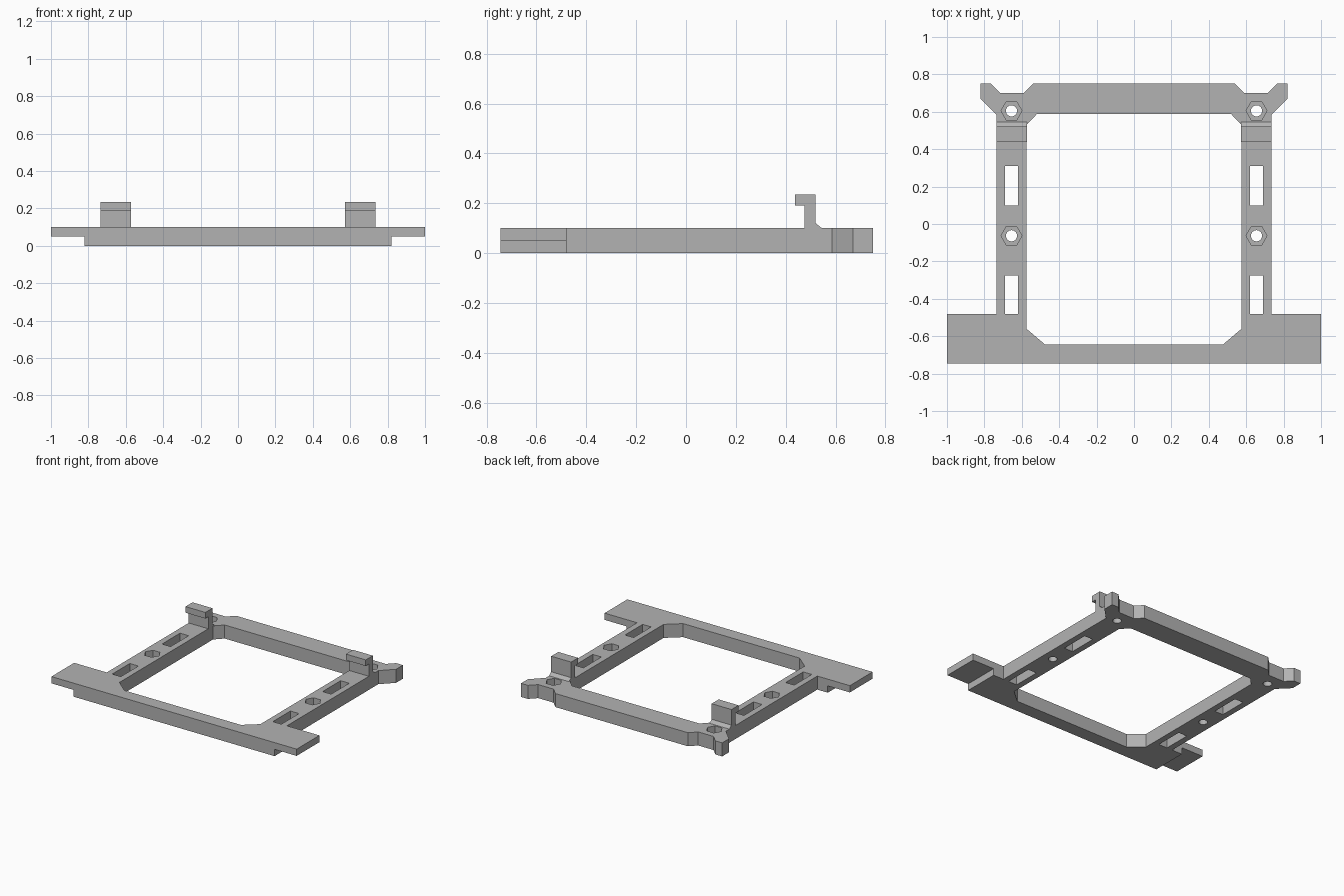
import bpy, bmesh, math
from mathutils import Vector

cube = bpy.data.objects.get("Cube")
if cube:
    bpy.data.objects.remove(cube, do_unlink=True)

grey = bpy.data.materials.new("plain_grey")
grey.use_nodes = True
grey.diffuse_color = (0.45, 0.45, 0.45, 1)
grey.node_tree.nodes["Principled BSDF"].inputs["Base Color"].default_value = (0.45, 0.45, 0.45, 1)

THICK = 0.10   # frame height
RAIL_X = 0.655  # rail centre line


def prism(name, points, direction):
    """Extrude a closed 3D outline along a direction."""
    bm = bmesh.new()
    face = bm.faces.new([bm.verts.new(p) for p in points])
    ext = bmesh.ops.extrude_face_region(bm, geom=[face])
    moved = [v for v in ext["geom"] if isinstance(v, bmesh.types.BMVert)]
    bmesh.ops.translate(bm, verts=moved, vec=Vector(direction))
    bmesh.ops.recalc_face_normals(bm, faces=bm.faces)
    mesh = bpy.data.meshes.new(name)
    bm.to_mesh(mesh)
    bm.free()
    mesh.materials.append(grey)
    obj = bpy.data.objects.new(name, mesh)
    bpy.context.collection.objects.link(obj)
    return obj


def plate(name, outline, z0, z1):
    return prism(name, [(x, y, z0) for x, y in outline], (0, 0, z1 - z0))


def mirrored(half):
    """Complete a right-hand outline with its mirror image."""
    return half + [(-x, y) for x, y in reversed(half)]


def rect(x0, x1, y0, y1):
    return [(x0, y0), (x1, y0), (x1, y1), (x0, y1)]


def ngon(x, y, radius, sides):
    return [(x + radius * math.cos(math.tau * i / sides),
             y + radius * math.sin(math.tau * i / sides)) for i in range(sides)]


# Frame body: wide front bar with wings, side rails, rear bar with horns
outer = mirrored([(1, -0.745), (1, -0.48), (0.735, -0.48), (0.735, 0.585),
                  (0.82, 0.67), (0.82, 0.75), (0.765, 0.75), (0.715, 0.70),
                  (0.59, 0.70), (0.54, 0.75)])
frame = plate("frame", outer, 0, THICK)

# Cutters: chamfered central opening, wing undersides, slots and nut pockets
opening = mirrored([(0.475, -0.645), (0.575, -0.56), (0.575, 0.53), (0.52, 0.587)])
cutters = [plate("opening_cutter", opening, -0.1, 0.3)]
for side in (-1, 1):
    x = side * RAIL_X
    cutters.append(plate("wing_cutter", rect(side * 0.82, side * 1.1, -0.9, -0.478), -0.1, 0.05))
    for y0, y1 in ((-0.48, -0.275), (0.10, 0.31)):
        cutters.append(plate("slot_cutter", rect(x - 0.035, x + 0.035, y0, y1), -0.1, 0.3))
    for y in (-0.063, 0.605):
        cutters.append(plate("bolt_hole_cutter", ngon(x, y, 0.03, 24), -0.1, 0.3))
        cutters.append(plate("nut_pocket_cutter", ngon(x, y, 0.056, 6), 0.05, 0.3))

for cutter in cutters:
    cutter.hide_render = True
    mod = frame.modifiers.new(cutter.name, "BOOLEAN")
    mod.operation = "DIFFERENCE"
    mod.solver = "EXACT"
    mod.object = cutter

# Bake the cuts, then discard the cutters
graph = bpy.context.evaluated_depsgraph_get()
baked = bpy.data.meshes.new_from_object(frame.evaluated_get(graph))
frame.modifiers.clear()
frame.data = baked
for cutter in cutters:
    bpy.data.objects.remove(cutter, do_unlink=True)

# Upright hooks with a small foot chamfer, lip facing forward
hook = [(0.545, THICK), (0.52, 0.12), (0.52, 0.235), (0.438, 0.235),
        (0.438, 0.19), (0.475, 0.19), (0.475, THICK)]
for name, x0 in (("left_hook", 0.573), ("right_hook", -0.735)):
    prism(name, [(x0, y, z) for y, z in hook], (0.162, 0, 0))
